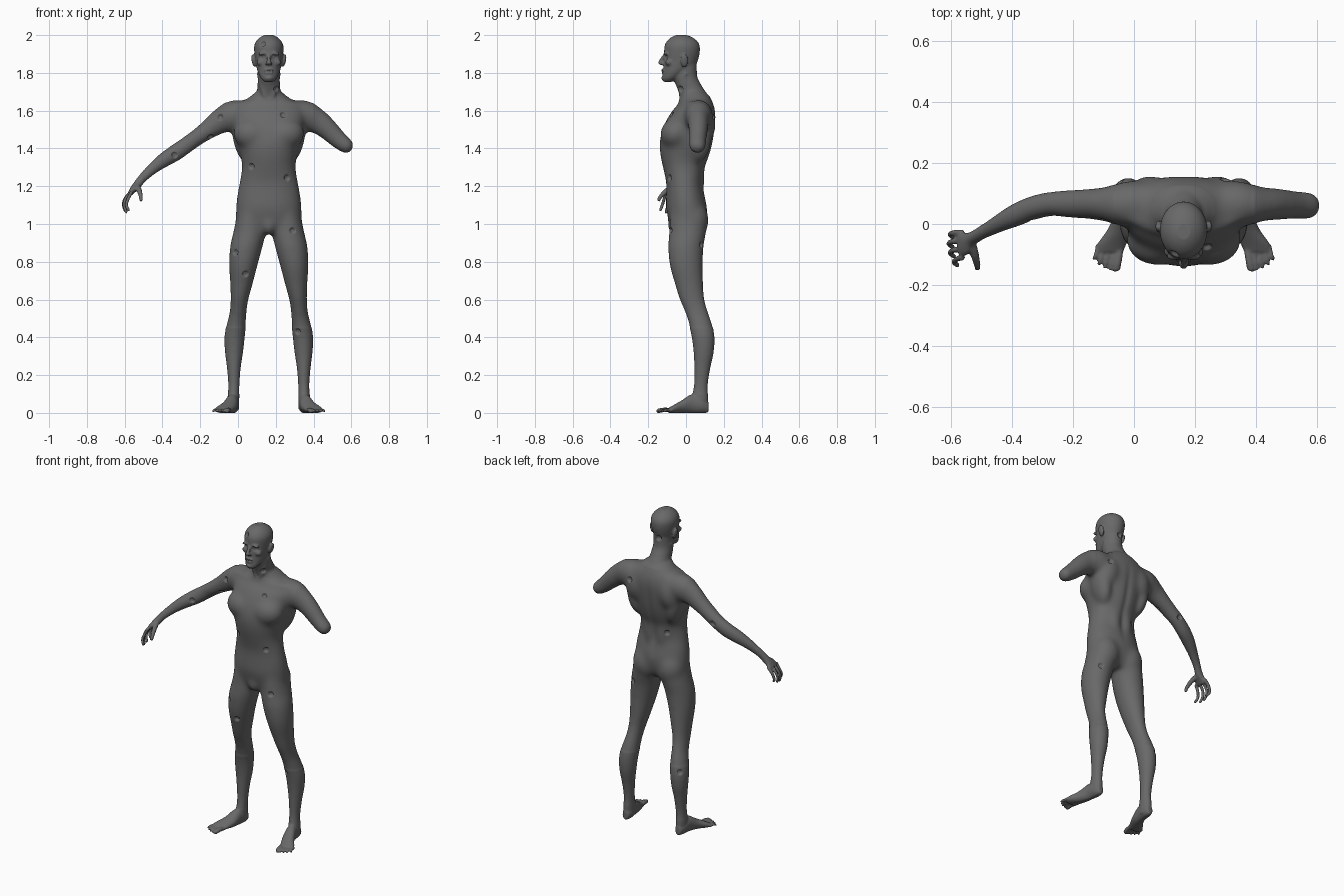
import bpy, bmesh, math
from mathutils import Vector, Matrix
from mathutils.bvhtree import BVHTree

CX = 0.163                       # body midline; the long arm shifts the bounds
X, Y, Z = Vector((1, 0, 0)), Vector((0, 1, 0)), Vector((0, 0, 1))
bm = bmesh.new()


def spline(rows, steps=4):
    """Catmull-Rom interpolation through rows of numbers."""
    out = []
    for i in range(len(rows) - 1):
        a, b = rows[max(i - 1, 0)], rows[i]
        c, d = rows[i + 1], rows[min(i + 2, len(rows) - 1)]
        for s in range(steps):
            t = s / steps
            out.append([0.5 * (2 * q + (r - p) * t + (2 * p - 5 * q + 4 * r - w) * t * t
                               + (3 * q - p - 3 * r + w) * t ** 3)
                        for p, q, r, w in zip(a, b, c, d)])
    return out + [list(rows[-1])]


def loft(rows, axes=None, power=2.0, sides=24):
    """Closed tube through rows (x, y, z, radius_a, radius_b), x from the midline."""
    pts = spline(rows)
    rings = []
    for i, (x, y, z, ra, rb) in enumerate(pts):
        c = Vector((x, y, z))
        if axes:
            a, b = axes
        else:
            t = (Vector(pts[min(i + 1, len(pts) - 1)][:3]) - Vector(pts[max(i - 1, 0)][:3])).normalized()
            b = (Y - t * Y.dot(t)).normalized()
            a = t.cross(b)
        ring = []
        for k in range(sides):
            u = 2 * math.pi * k / sides
            cu, su = math.cos(u), math.sin(u)
            p = a * ra * math.copysign(abs(cu) ** (2 / power), cu)
            q = b * rb * math.copysign(abs(su) ** (2 / power), su)
            ring.append(bm.verts.new(c + p + q))
        rings.append(ring)
    for r, s in zip(rings, rings[1:]):
        for k in range(sides):
            bm.faces.new((r[k], r[(k + 1) % sides], s[(k + 1) % sides], s[k]))
    bm.faces.new(rings[0])
    bm.faces.new(rings[-1])


def stack(rows, side=1, **kw):
    """Loft of level rings given as (z, x centre, half width, front y, back y)."""
    loft([(side * c, (f + b) / 2, z, w, (b - f) / 2) for z, c, w, f, b in rows], (X, Y), **kw)


def blob(c, r, tilt=0):
    m = Matrix.Translation(c) @ Matrix.Rotation(tilt, 4, 'Y') @ Matrix.Diagonal((*r, 1))
    bmesh.ops.create_uvsphere(bm, u_segments=24, v_segments=14, radius=1, matrix=m)


# torso
stack([(.95, 0, .10, -.06, .07), (1.0, 0, .168, -.085, .10), (1.08, 0, .174, -.105, .112),
       (1.15, 0, .168, -.105, .10), (1.22, 0, .155, -.105, .088), (1.30, 0, .142, -.122, .102),
       (1.36, 0, .15, -.135, .125), (1.43, 0, .168, -.14, .143), (1.50, 0, .187, -.125, .153),
       (1.56, 0, .195, -.098, .158), (1.60, 0, .195, -.072, .155), (1.635, 0, .165, -.042, .145),
       (1.67, 0, .105, -.028, .13), (1.70, 0, .068, -.03, .10)], power=2.15, sides=40)
# neck
stack([(1.60, 0, .08, -.02, .13), (1.68, 0, .066, -.034, .115), (1.73, 0, .060, -.052, .085),
       (1.78, 0, .058, -.07, .06), (1.85, 0, .058, -.075, .058)])
# head
stack([(1.752, 0, .022, -.118, -.075), (1.77, 0, .041, -.126, -.04), (1.80, 0, .056, -.122, .005),
       (1.83, 0, .065, -.119, .045), (1.87, 0, .071, -.117, .064), (1.91, 0, .077, -.116, .073),
       (1.945, 0, .077, -.113, .072), (1.972, 0, .064, -.098, .056), (1.991, 0, .042, -.074, .028),
       (2.001, 0, .020, -.048, -.002), (2.004, 0, .008, -.035, -.015)], power=2.0, sides=32)
# nose, lips, chin
loft([(0, -.112, 1.90, .008, .009), (0, -.128, 1.875, .009, .010), (0, -.137, 1.852, .012, .014),
      (0, -.125, 1.842, .010, .012)], (Y, X))
blob((0, -.122, 1.815), (.024, .009, .006))
blob((0, -.121, 1.800), (.021, .009, .006))
blob((0, -.117, 1.772), (.022, .014, .013))
# groin
blob((0, -.055, .995), (.04, .045, .055))

for s in (-1, 1):
    # brow, cheek, nostril, ear
    blob((s * .030, -.106, 1.903), (.028, .013, .010), s * .15)
    blob((s * .045, -.090, 1.855), (.02, .02, .018))
    blob((s * .011, -.128, 1.848), (.008, .010, .007))
    blob((s * .081, -.008, 1.865), (.010, .021, .036), s * .2)
    # neck tendon and collar bone
    loft([(s * .05, .0, 1.80, .014, .014), (s * .037, -.026, 1.73, .013, .013),
          (s * .015, -.026, 1.65, .010, .010)])
    loft([(s * .02, -.028, 1.64, .012, .012), (s * .10, -.018, 1.64, .012, .012),
          (s * .19, .025, 1.632, .012, .012)])
    # chest, shoulder blade, flank, buttock muscles
    blob((s * .085, -.055, 1.475), (.105, .082, .085), s * -.15)
    blob((s * .112, .085, 1.53), (.075, .074, .11), s * -.2)
    blob((s * .14, .06, 1.45), (.05, .075, .13), s * .2)
    blob((s * .04, .065, 1.25), (.04, .035, .13))
    blob((s * .085, .035, 1.02), (.088, .086, .11))
    # leg
    stack([(1.07, .095, .07, -.085, .10), (.96, .102, .086, -.09, .107), (.88, .119, .087, -.096, .094),
           (.78, .135, .076, -.087, .09), (.68, .145, .060, -.06, .093), (.60, .155, .048, -.036, .10),
           (.53, .163, .046, -.005, .12), (.47, .172, .052, .014, .14), (.40, .181, .054, .03, .151),
           (.32, .184, .048, .04, .147), (.24, .185, .037, .043, .13), (.15, .185, .030, .042, .116),
           (.08, .187, .031, .03, .117), (.02, .187, .03, .03, .117)], s)
    blob((s * .162, .022, .555), (.034, .035, .05))
    # foot
    loft([(s * x, y, z, a, b) for x, y, z, a, b in
          [(.187, .119, .03, .018, .028), (.188, .085, .042, .032, .044), (.195, .03, .048, .034, .05),
           (.21, -.02, .033, .041, .035), (.235, -.065, .020, .048, .022), (.243, -.092, .013, .045, .014)]],
         (X, Z))
    # toes
    for i in range(5):
        r = .0125 if i == 0 else .0075
        bx, tx, ty = .208 + .0185 * i, .221 + .0185 * i - .002 * (i == 4), -.155 + .0022 * i * i
        loft([(s * bx, -.07, .014, r, r), (s * (bx + tx) / 2, (ty - .08) / 2, .016, r, r),
              (s * tx, ty + .006, .010, r, r), (s * tx, ty, .009, r * .6, r * .6)], sides=12)

# whole arm and palm
def arm(rows):
    loft([(x - CX, y, z, a, b) for x, y, z, a, b in rows])

arm([(.09, .07, 1.57, .04, .04), (.05, .07, 1.58, .068, .065), (-.02, .065, 1.573, .084, .077),
     (-.09, .065, 1.545, .067, .057),
     (-.15, .066, 1.505, .052, .049), (-.21, .066, 1.463, .044, .045), (-.27, .066, 1.42, .043, .040),
     (-.33, .053, 1.378, .044, .039), (-.39, .028, 1.34, .039, .037), (-.45, -.002, 1.295, .031, .028),
     (-.51, -.035, 1.237, .023, .021), (-.535, -.05, 1.205, .022, .024), (-.555, -.063, 1.182, .018, .038),
     (-.572, -.068, 1.16, .013, .044)])
# fingers and thumb
for i in range(4):
    y, fan, drop = -.029 - .027 * i, -.003 * i, (.018, .004, .0, .010)[i]
    dx = (.0, -.004, .0, .012)[i]
    arm([(-.562, y, 1.172, .010, .010), (-.592 + dx, y + fan * .5, 1.138, .0092, .0092),
         (-.603 + dx, y - .006 + fan, 1.102, .0088, .0088),
         (-.592 + dx, y - .016 + fan, 1.065 + drop, .008, .008),
         (-.587 + dx, y - .018 + fan, 1.058 + drop, .005, .005)])
arm([(-.535, -.06, 1.20, .016, .016), (-.523, -.10, 1.178, .014, .014),
     (-.515, -.132, 1.148, .011, .011), (-.514, -.147, 1.122, .009, .009)])
# severed arm
arm([(.236, .07, 1.57, .04, .04), (.276, .07, 1.58, .068, .065), (.346, .065, 1.573, .084, .077),
     (.416, .065, 1.545, .067, .057),
     (.47, .065, 1.505, .056, .051), (.53, .062, 1.448, .047, .045), (.572, .06, 1.415, .040, .043),
     (.592, .058, 1.402, .031, .033), (.602, .057, 1.396, .014, .016)])

# fuse the parts into one skin
bmesh.ops.recalc_face_normals(bm, faces=bm.faces)
bmesh.ops.translate(bm, verts=bm.verts, vec=(CX, 0, 0))
mesh = bpy.data.meshes.new("body")
bm.to_mesh(mesh)
bm.free()
body = bpy.data.objects.new("body", mesh)
bpy.context.collection.objects.link(body)
bpy.context.view_layer.objects.active = body
body.select_set(True)
mod = body.modifiers.new("fuse", 'REMESH')
mod.mode, mod.voxel_size = 'VOXEL', .005
bpy.ops.object.modifier_apply(modifier=mod.name)

# soften the joins: most on the torso, least on hand and feet
bm = bmesh.new()
bm.from_mesh(body.data)
broad = [v for v in bm.verts if .1 < v.co.z < 1.74 and v.co.x > -.5]
trunk = [v for v in broad if abs(v.co.x - CX) < .23 and .45 < v.co.z < 1.67]
head = [v for v in bm.verts if v.co.z > 1.7]
for group, count in ((bm.verts, 2), (head, 2), (broad, 14), (trunk, 60)):
    for i in range(count):
        bmesh.ops.smooth_vert(bm, verts=list(group), factor=.5,
                              use_axis_x=True, use_axis_y=True, use_axis_z=True)
bm.normal_update()
tree = BVHTree.FromBMesh(bm)


def dent(x, z, facing, r=.017, depth=.012):
    """Press a pit into the skin where a ray along y meets it."""
    p, n, _, _ = tree.ray_cast(Vector((x, facing, z)), Vector((0, -facing, 0)))
    if p is None:
        return
    for v in bm.verts:
        d = (v.co - p).length / r
        if d < 1:
            v.co -= n * depth * min(1, 1.6 * (1 - d * d))


# eye sockets and mouth
for s in (-1, 1):
    dent(CX + s * .031, 1.884, -1, .019, .006)
    dent(CX + s * .010, 1.8075, -1, .009, .005)
# wounds on the front, then on the back
for x, z in [(.13, 1.955), (.205, 1.715), (.24, 1.58), (-.095, 1.565), (-.145, 1.46), (-.335, 1.365),
             (.07, 1.305), (.26, 1.245), (.29, .965), (-.015, .85), (.04, .735), (.315, .43)]:
    dent(x, z, -1)
for x, z in [(.155, 1.84), (.30, 1.57), (.08, 1.26), (-.26, 1.42), (.32, .89), (-.05, .42)]:
    dent(x, z, 1)
# spine groove and flat soles
for v in bm.verts:
    if v.co.y > .03 and 1.08 < v.co.z < 1.62:
        v.co.y -= .008 * math.exp(-((v.co.x - CX) / .022) ** 2) * math.sin((v.co.z - 1.08) / .54 * math.pi)
    v.co.z = min(max(v.co.z, 0), 2)
bm.to_mesh(body.data)
bm.free()
bpy.ops.object.shade_smooth()

skin = bpy.data.materials.new("dark_grey")
skin.diffuse_color = (.14, .14, .14, 1)
body.data.materials.clear()
body.data.materials.append(skin)
